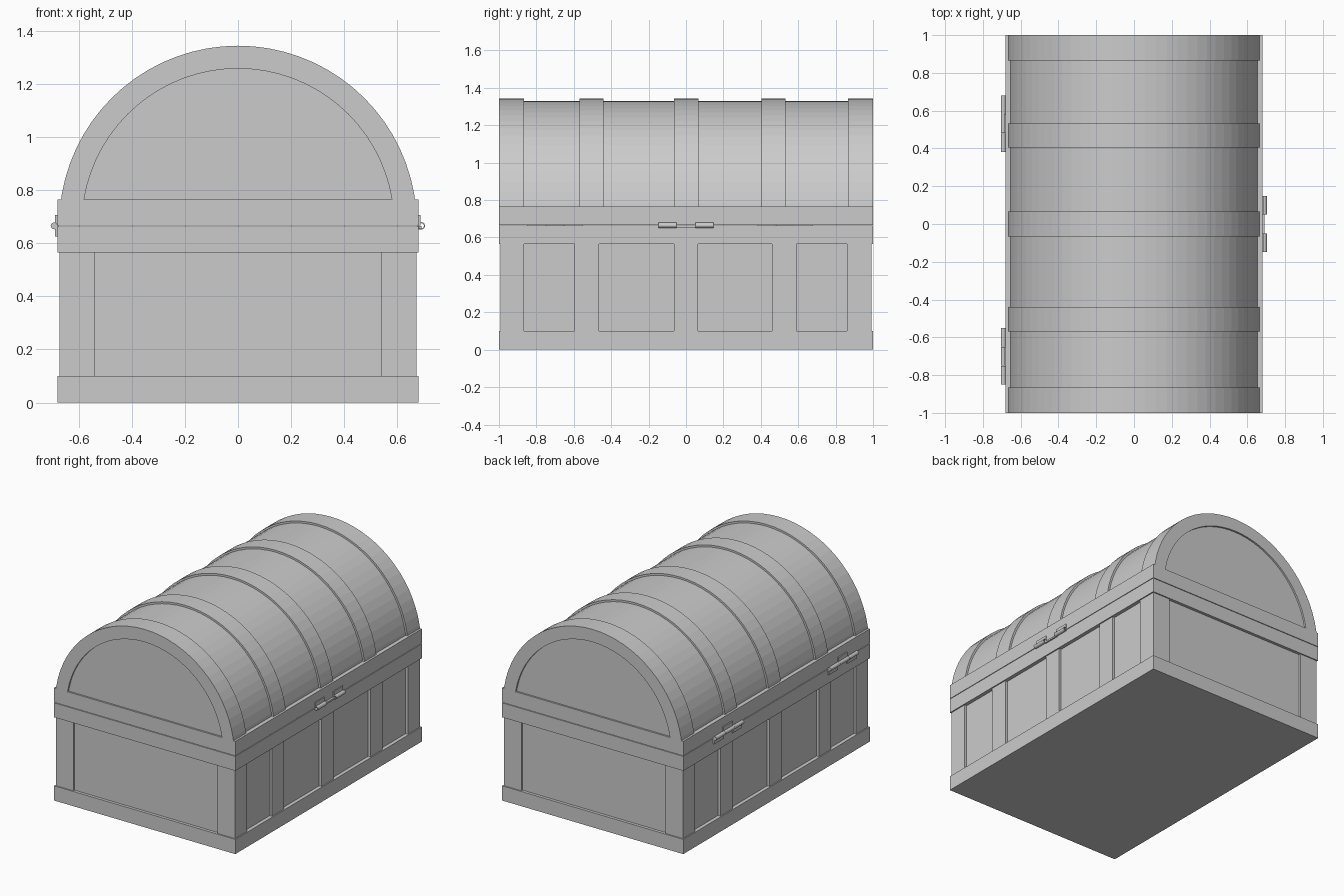
import bpy, bmesh
from math import pi, cos, sin

if "Cube" in bpy.data.objects:
    bpy.data.objects.remove(bpy.data.objects["Cube"])

MID = 0.67        # height of the lid's arc centre
SEG = 36          # facets over the half circle


def make(name, bm):
    bmesh.ops.recalc_face_normals(bm, faces=bm.faces)
    me = bpy.data.meshes.new(name)
    bm.to_mesh(me)
    bm.free()
    ob = bpy.data.objects.new(name, me)
    bpy.context.collection.objects.link(ob)
    return ob


def boxes(name, ranges):
    bm = bmesh.new()
    for x0, x1, y0, y1, z0, z1 in ranges:
        vs = bmesh.ops.create_cube(bm, size=1)['verts']
        for v in vs:
            v.co = ((x0 + x1) / 2 + v.co.x * (x1 - x0),
                    (y0 + y1) / 2 + v.co.y * (y1 - y0),
                    (z0 + z1) / 2 + v.co.z * (z1 - z0))
    return make(name, bm)


def frame(name, x, y, z0, z1, t):
    return boxes(name, [(-x, x, -y, -y + t, z0, z1), (-x, x, y - t, y, z0, z1),
                        (-x, -x + t, -y + t, y - t, z0, z1),
                        (x - t, x, -y + t, y - t, z0, z1)])


def ring(name, r_out, r_in, y0, y1, cx=0, cz=MID, span=pi, seg=SEG):
    """Arched strip (or closed tube / solid end when r_in is 0) along y."""
    bm = bmesh.new()
    full = span > 6
    n = seg if full else seg + 1
    ang = [span * i / seg for i in range(n)]

    def loop(r, y):
        return [bm.verts.new((cx + r * cos(a), y, cz + r * sin(a))) for a in ang]
    o0, o1 = loop(r_out, y0), loop(r_out, y1)
    if r_in == 0:
        bm.faces.new(o0)
        bm.faces.new(o1)
        pairs = [(o0, o1)]
    else:
        i0, i1 = loop(r_in, y0), loop(r_in, y1)
        pairs = [(o0, o1), (o1, i1), (i1, i0), (i0, o0)]
    for a, b in pairs:
        for i in range(n if full else n - 1):
            j = (i + 1) % n
            bm.faces.new((a[i], a[j], b[j], b[i]))
    if not full:
        for k in (0, -1):
            if r_in:
                bm.faces.new((o0[k], o1[k], i1[k], i0[k]))
        if not r_in:
            bm.faces.new((o0[0], o1[0], o1[-1], o0[-1]))
    return make(name, bm)


# Lower chest: base slab, plank walls and rim
boxes("base_band", [(-.68, .68, -1, 1, 0, .10)])
frame("plank_walls", .655, .98, .10, .662, .04)
frame("body_rim", .68, 1, .565, .663, .04)

# Upright straps on the long sides, wrapping round the corners
posts = []
for s in (-1, 1):
    for y0, y1 in ((-.992, -.865), (-.595, -.465), (-.065, .065),
                   (.46, .59), (.862, .992)):
        xs = sorted((s * .64, s * .672))
        posts.append((*xs, y0, y1, .10, .565))
    for e in (-1, 1):
        posts.append((*sorted((s * .54, s * .67)),
                      *sorted((e * .96, e * .992)), .10, .565))
boxes("upright_straps", posts)

# Lid: rim, arched planks, end panels and arched straps
frame("lid_rim", .68, 1, .667, .765, .04)
ring("lid_planks", .66, .62, -.98, .98)
for s, label in ((-1, "front"), (1, "back")):
    ring("lid_%s_panel" % label, .63, 0, *sorted((s * .96, s * .988)))
    ring("lid_%s_edge" % label, .673, .587, *sorted((s * .955, s)))
    ring("lid_%s_end_strap" % label, .673, .64, *sorted((s * .865, s * .955)))
for y0, y1 in ((-.57, -.44), (-.065, .067), (.405, .533)):
    ring("lid_strap", .673, .64, y0, y1)

# Hinges on the left side: three knuckles, leaves going up and down
for yc in (-.70, .53):
    leaves = []
    for k in (-1, 0, 1):
        y0, y1 = yc + k * .1 - .049, yc + k * .1 + .049
        ring("hinge_knuckle", .013, 0, y0, y1, -.692, .665, 2 * pi, 12)
        z = (.625, .665) if k else (.665, .705)
        leaves.append((-.688, -.675, y0, y1, *z))
    boxes("hinge_leaves", leaves)

# Latch on the right side: two open tubes with a low tongue between
for s in (-1, 1):
    ring("latch_tube", .014, .010, *sorted((s * .05, s * .148)),
         .69, .665, 2 * pi, 12)
boxes("latch_plates", [(.675, .686, -.148, -.05, .667, .705),
                       (.675, .686, .05, .148, .667, .705),
                       (.675, .69, -.06, .06, .652, .664)])
